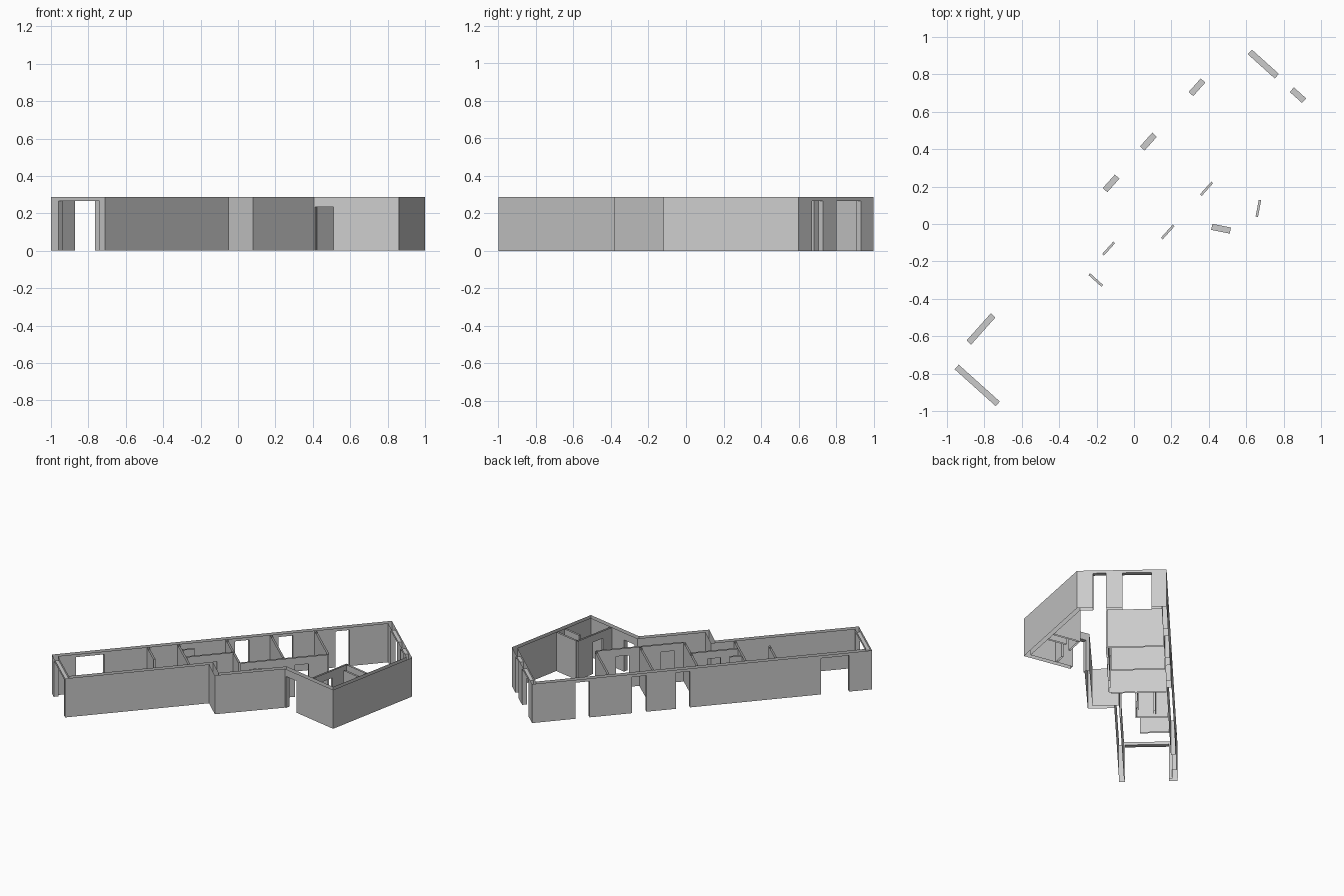
import bpy, bmesh
from mathutils import Vector

if "Cube" in bpy.data.objects:
    bpy.data.objects.remove(bpy.data.objects["Cube"])

HEIGHT = 0.287     # wall height
WINDOW = 0.266     # top of the outer openings
DOOR = 0.233       # top of the doors
OUTER_T = 0.033    # outer wall thickness
INNER_T = 0.013    # partition thickness

plaster = bpy.data.materials.new("wall grey")
plaster.use_nodes = True
plaster.diffuse_color = (0.6, 0.6, 0.6, 1)
plaster.node_tree.nodes["Principled BSDF"].inputs["Base Color"].default_value = (0.6, 0.6, 0.6, 1)


def make_wall(name, start, end, thick, openings=(), trim=(0, 0), capped=False):
    """Open-topped hollow wall; thickness grows to the left of start->end.
    openings: (from, to, head height) along the wall; trim: inner face mitres."""
    start, end = Vector(start), Vector(end)
    length = (end - start).length
    d = (end - start).normalized()
    n = Vector((-d.y, d.x))
    bm = bmesh.new()

    def face(corners):
        pts = [start + d * a + n * w for a, w, z in corners]
        bm.faces.new([bm.verts.new((p.x, p.y, c[2])) for p, c in zip(pts, corners)])

    def panel(p, q, z0, z1):
        face([(*p, z0), (*q, z0), (*q, z1), (*p, z1)])

    def both_sides(a, b, a_in, b_in, z0):
        panel((a, 0), (b, 0), z0, HEIGHT)
        panel((b_in, thick), (a_in, thick), z0, HEIGHT)

    pos, pos_in = 0, trim[0]
    for a, b, head in openings:
        both_sides(pos, a, pos_in, a, 0)
        both_sides(a, b, a, b, head)
        # Jambs and underside of the lintel
        panel((a, 0), (a, thick), 0, head)
        panel((b, thick), (b, 0), 0, head)
        face([(a, 0, head), (a, thick, head), (b, thick, head), (b, 0, head)])
        pos = pos_in = b
    both_sides(pos, length, pos_in, length - trim[1], 0)
    if capped:
        panel((0, thick), (0, 0), 0, HEIGHT)
        panel((length, 0), (length, thick), 0, HEIGHT)

    bmesh.ops.remove_doubles(bm, verts=bm.verts, dist=0.0001)
    mesh = bpy.data.meshes.new(name)
    bm.to_mesh(mesh)
    bm.free()
    mesh.materials.append(plaster)
    obj = bpy.data.objects.new(name, mesh)
    bpy.context.collection.objects.link(obj)


# Outer walls, counterclockwise, with openings measured from each start corner
A, B, C, D = (-1, -0.74), (-0.71, -1), (-0.05, -0.264), (0.08, -0.385)
E, F, G, H = (0.405, -0.03), (0.86, -0.12), (1, 0.6), (0.555, 1)
outline = [Vector(p) for p in (A, B, C, D, E, F, G, H)]
names = ["end_wall", "long_wall_right", "step_wall", "hall_wall",
         "entrance_wall", "wing_wall", "back_wall", "long_wall_left"]
long_len = (outline[0] - outline[7]).length
facade = [(0.157, 0.352), (1.25, 1.347), (1.549, 1.647), (1.939, 2.036)]
openings = {
    "end_wall": [(0.055, 0.35, WINDOW)],
    "entrance_wall": [(0.008, 0.109, DOOR)],
    "back_wall": [(0.107, 0.195, WINDOW), (0.303, 0.497, WINDOW)],
    "long_wall_left": [(long_len - b, long_len - a, WINDOW) for a, b in reversed(facade)],
}


def mitre(i):
    """How far the inner face is shortened at corner i."""
    count = len(outline)
    d1 = (outline[i] - outline[i - 1]).normalized()
    d2 = (outline[(i + 1) % count] - outline[i]).normalized()
    return OUTER_T * d1.cross(d2) / (1 + d1.dot(d2))


for i, name in enumerate(names):
    j = (i + 1) % len(outline)
    make_wall(name, outline[i], outline[j], OUTER_T, openings.get(name, ()),
              (mitre(i), mitre(j)))


def frame(origin, along, across):
    """Local floor-plan coordinates to world positions."""
    o, u, v = Vector(origin), Vector(along), Vector(across)
    return lambda a, b: o + u * a + v * b


house = frame(A, (0.668, 0.744), (0.744, -0.668))
wing = frame(E, (0.981, -0.194), (0.191, 0.981))
T = OUTER_T

# Partitions: name, frame, start, end, door openings
partitions = [
    ("kitchen_partition", house, (0.645, T), (0.645, 0.228), []),
    ("bath_partition", house, (0.853, T), (0.853, 0.357), [(0.218, 0.311, DOOR)]),
    ("shower_partition", house, (0.95, 0.115), (0.866, 0.115), []),
    ("bath_corridor_wall", house, (1.19, 0.23), (0.866, 0.23), [(0.115, 0.204, DOOR)]),
    ("first_bedroom_partition", house, (1.185, T), (1.185, 0.406), []),
    ("second_bedroom_partition", house, (1.49, T), (1.49, 0.393), []),
    ("third_bedroom_partition", house, (1.795, T), (1.795, 0.406), []),
    ("bedroom_corridor_wall", house, (1.795, 0.406), (1.198, 0.406),
     [(0.131, 0.223, DOOR), (0.44, 0.535, DOOR)]),
    ("washroom_wall", wing, (0.24, T), (0.24, 0.35), [(0.083, 0.175, DOOR)]),
    ("washroom_end_wall", wing, (0.24, 0.34), (0.431, 0.34), []),
    ("washroom_stub_wall", wing, (0.29, 0.265), (0.431, 0.265), []),
]
for name, place, p, q, doors in partitions:
    make_wall(name, place(*p), place(*q), INNER_T, doors, capped=True)
